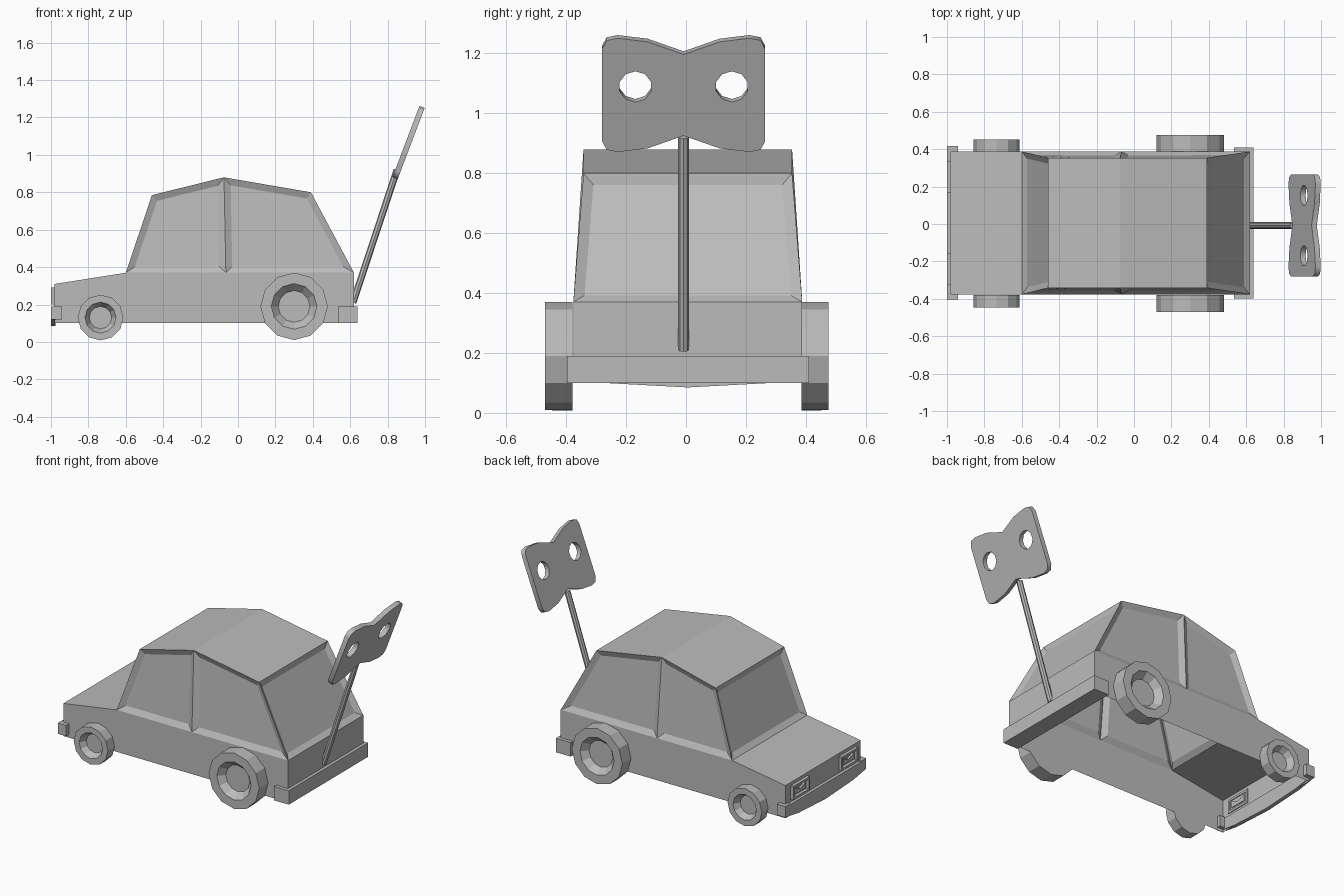
import bpy, bmesh, math
from mathutils import Matrix, Vector

cube = bpy.data.objects.get("Cube")
if cube:
    bpy.data.objects.remove(cube)

# One grey for the whole toy
grey = bpy.data.materials.new("plain grey")
grey.use_nodes = True
colour = (0.5, 0.5, 0.5, 1)
grey.diffuse_color = colour
grey.node_tree.nodes["Principled BSDF"].inputs["Base Color"].default_value = colour


def finish(name, bm):
    bmesh.ops.recalc_face_normals(bm, faces=bm.faces)
    mesh = bpy.data.meshes.new(name)
    bm.to_mesh(mesh)
    bm.free()
    obj = bpy.data.objects.new(name, mesh)
    mesh.materials.append(grey)
    bpy.context.collection.objects.link(obj)
    return obj


def box(name, low, high):
    low, high = Vector(low), Vector(high)
    bm = bmesh.new()
    bmesh.ops.create_cube(bm, size=1)
    bmesh.ops.scale(bm, vec=high - low, verts=bm.verts)
    bmesh.ops.translate(bm, vec=(low + high) / 2, verts=bm.verts)
    return finish(name, bm)


def prism(name, outline, x0, x1):
    """Extrude a (y, z) outline between two x positions."""
    bm = bmesh.new()
    face = bm.faces.new([bm.verts.new((x0, y, z)) for y, z in outline])
    out = bmesh.ops.extrude_face_region(bm, geom=[face])["geom"]
    moved = [v for v in out if isinstance(v, bmesh.types.BMVert)]
    bmesh.ops.translate(bm, vec=(x1 - x0, 0, 0), verts=moved)
    return finish(name, bm)


# Body shell, open underneath, with sunken windows
MID, WAIST, ROOF = 0.006, 0.382, 0.348
points = {
    "nose_low": (-0.98, 0.10, WAIST), "nose": (-0.98, 0.31, WAIST),
    "cowl": (-0.60, 0.37, WAIST), "screen": (-0.46, 0.785, ROOF),
    "peak": (-0.075, 0.88, ROOF), "roof_end": (0.39, 0.80, ROOF),
    "deck": (0.62, 0.37, WAIST), "tail_low": (0.62, 0.10, WAIST),
    "pillar": (-0.065, 0.37, WAIST),
}
bm = bmesh.new()
sides = [{k: bm.verts.new((x, MID + s * w, z)) for k, (x, z, w) in points.items()}
         for s in (-1, 1)]
chain = ["nose_low", "nose", "cowl", "screen", "peak", "roof_end", "deck", "tail_low"]
windows = []
for a, b in zip(chain, chain[1:]):
    face = bm.faces.new([sides[0][a], sides[0][b], sides[1][b], sides[1][a]])
    if (a, b) in (("cowl", "screen"), ("roof_end", "deck")):
        windows.append(face)
for side in sides:
    bm.faces.new([side[k] for k in ("nose_low", "nose", "cowl", "pillar", "deck", "tail_low")])
    windows.append(bm.faces.new([side[k] for k in ("cowl", "screen", "peak", "pillar")]))
    windows.append(bm.faces.new([side[k] for k in ("pillar", "peak", "roof_end", "deck")]))
bmesh.ops.recalc_face_normals(bm, faces=bm.faces)
bmesh.ops.inset_individual(bm, faces=windows, thickness=0.035, depth=-0.018,
                           use_even_offset=True)
finish("body", bm)


# Wheels: turned profile with a dished hub
def wheel(name, x, z, radius, hole, hub, inner, outer, side):
    dish = outer - 0.04
    profile = [(0, inner), (radius, inner), (radius, outer),
               (hole, outer), (hub, dish), (0, dish)]
    bm = bmesh.new()
    verts = [bm.verts.new((0, y, r)) for r, y in profile]
    edges = [bm.edges.new(pair) for pair in zip(verts, verts[1:])]
    bmesh.ops.spin(bm, geom=verts + edges, axis=(0, 1, 0), cent=(0, 0, 0),
                   angle=math.tau, steps=12)
    bmesh.ops.remove_doubles(bm, verts=bm.verts, dist=0.0005)
    bmesh.ops.transform(bm, verts=bm.verts, matrix=Matrix.Translation((x, MID / 2, z))
                        @ Matrix.Diagonal((1, side, 1, 1)))
    finish(name, bm)


for word, side in (("right", -1), ("left", 1)):
    wheel("front_wheel_" + word, -0.735, 0.13, 0.122, 0.083, 0.06, 0.382, 0.45, side)
    wheel("rear_wheel_" + word, 0.30, 0.19, 0.18, 0.122, 0.085, 0.382, 0.473, side)

    # Bumper ends wrapping round the nose
    ys = sorted((MID + side * 0.36, MID + side * 0.41))
    box("front_bumper_end_" + word, (-1, ys[0], 0.12), (-0.94, ys[1], 0.19))

    # Headlight: raised frame with a folded lens mark
    near, far = MID + side * 0.16, MID + side * 0.33
    y0, y1 = sorted((near, far))
    t = 0.014
    for part, low, high in (("top", (y0, 0.276), (y1, 0.29)),
                            ("bottom", (y0, 0.20), (y1, 0.214)),
                            ("inner", (y0, 0.20), (y0 + t, 0.29)),
                            ("outer", (y1 - t, 0.20), (y1, 0.29))):
        box(f"headlight_{part}_{word}", (-1, *low), (-0.975, *high))
    mid = (y0 + y1) / 2
    prism("headlight_lens_" + word,
          [(y0 + 0.03, 0.225), (y0 + 0.03, 0.265), (mid, 0.245),
           (y1 - 0.03, 0.265), (y1 - 0.03, 0.225)], -0.992, -0.975)

# Bumpers
box("rear_bumper", (0.535, MID - 0.404, 0.10), (0.64, MID + 0.404, 0.19))
prism("front_bumper", [(MID - 0.40, 0.185), (MID - 0.40, 0.12), (MID - 0.28, 0.10),
                       (MID, 0.085), (MID + 0.28, 0.10), (MID + 0.40, 0.12),
                       (MID + 0.40, 0.185)], -1, -0.975)

# Wind-up key shaft
KEY_Y = -0.008
start, end = Vector((0.615, KEY_Y, 0.21)), Vector((0.85, KEY_Y, 0.92))
axis = end - start
bm = bmesh.new()
bmesh.ops.create_cone(bm, cap_ends=True, segments=8, radius1=0.018, radius2=0.018,
                      depth=axis.length)
bmesh.ops.transform(bm, verts=bm.verts, matrix=Matrix.Translation((start + end) / 2)
                    @ axis.to_track_quat("Z", "Y").to_matrix().to_4x4())
finish("key_shaft", bm)

# Key handle: filled outline with two round holes
quarter = [(0, 0.145), (0.12, 0.19), (0.22, 0.203), (0.257, 0.195), (0.272, 0.165)]
right = quarter + [(x, -y) for x, y in reversed(quarter)]
outline = right + [(-x, y) for x, y in reversed(right[1:-1])]
holes = [[(s * 0.161 + 0.055 * math.cos(i * math.tau / 10 + math.pi / 2),
           0.03 + 0.055 * math.sin(i * math.tau / 10 + math.pi / 2))
          for i in range(10)] for s in (-1, 1)]
curve = bpy.data.curves.new("key_handle", "CURVE")
curve.dimensions = "2D"
curve.fill_mode = "BOTH"
curve.extrude = 0.015
for ring in [outline] + holes:
    spline = curve.splines.new("POLY")
    spline.points.add(len(ring) - 1)
    for p, (x, y) in zip(spline.points, ring):
        p.co = (x, y, 0, 1)
    spline.use_cyclic_u = True
temp = bpy.data.objects.new("key_outline", curve)
bpy.context.collection.objects.link(temp)
bpy.context.view_layer.update()
flat = bpy.data.meshes.new_from_object(temp.evaluated_get(bpy.context.evaluated_depsgraph_get()))
bpy.data.objects.remove(temp)
along = Vector((0.354, 0, 0.935)).normalized()
across = Vector((0, 1, 0))
frame = Matrix((across, along, across.cross(along))).transposed().to_4x4()
bm = bmesh.new()
bm.from_mesh(flat)
bmesh.ops.remove_doubles(bm, verts=bm.verts, dist=0.0001)
bmesh.ops.transform(bm, verts=bm.verts,
                    matrix=Matrix.Translation((0.912, KEY_Y, 1.066)) @ frame)
finish("key_handle", bm)
